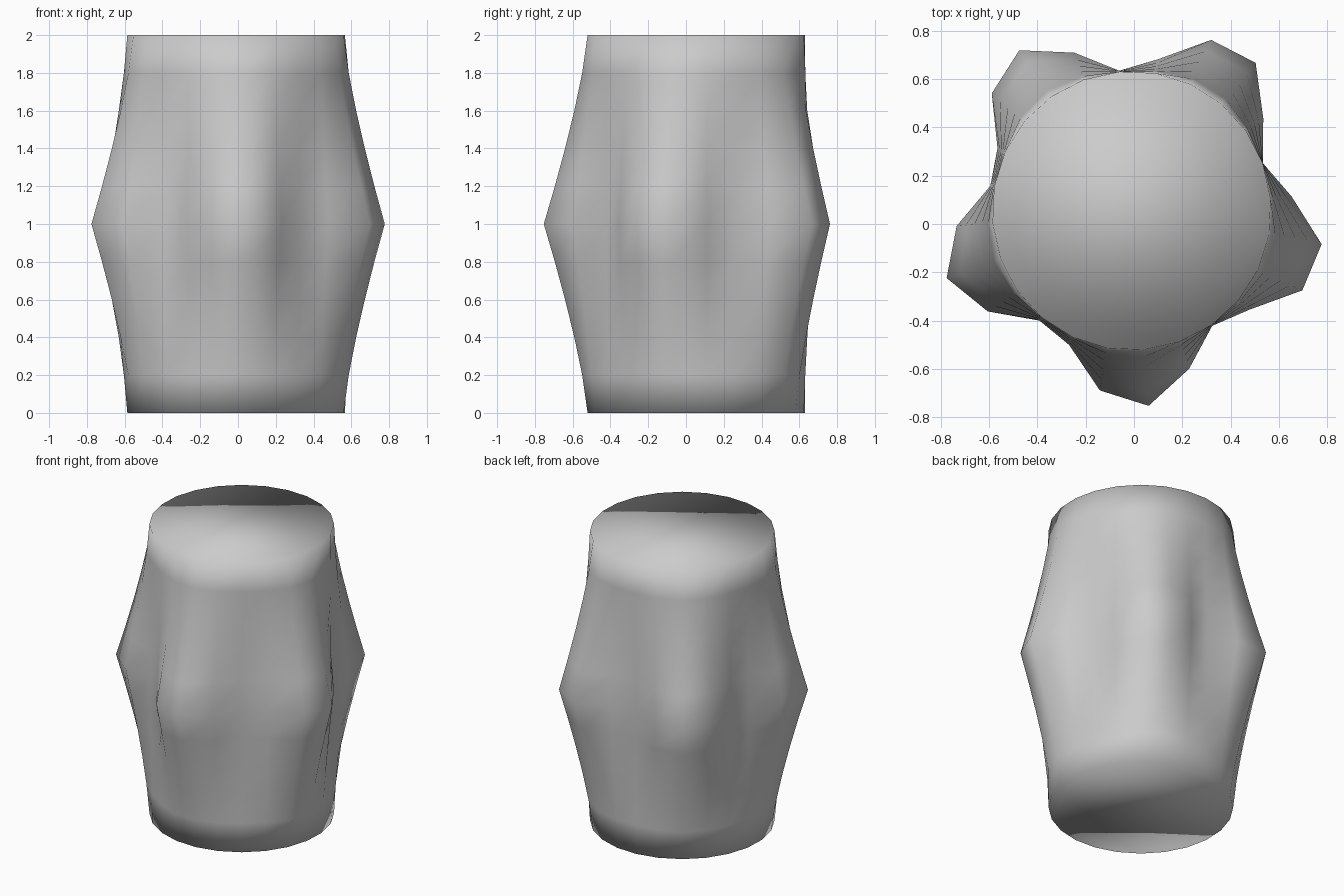
import bpy, bmesh, math

if "Cube" in bpy.data.objects:
    bpy.data.objects.remove(bpy.data.objects["Cube"])

SIDES, RINGS, HEIGHT = 24, 10, 2.0
CX, CY, R, BULGE = -0.01, 0.055, 0.578, 0.237
LOBE = 56  # direction of the first of five lobes, degrees


def ring_point(deg, z):
    # round at both ends, five lobes swelling towards mid height
    swell = (1 - abs(z - 1)) ** 1.3
    r = R + BULGE * swell * (1 + math.cos(5 * math.radians(deg - LOBE))) / 2
    a = math.radians(deg)
    return (CX + r * math.cos(a), CY + r * math.sin(a), z)


bm = bmesh.new()
rings = [[bm.verts.new(ring_point(5 + 360 * i / SIDES, HEIGHT * k / RINGS))
          for i in range(SIDES)] for k in range(RINGS + 1)]

# side wall
for lo, hi in zip(rings, rings[1:]):
    for i in range(SIDES):
        j = (i + 1) % SIDES
        bm.faces.new((lo[i], lo[j], hi[j], hi[i]))

# end caps
bm.faces.new(rings[0][::-1])
bm.faces.new(rings[-1])

for f in bm.faces:
    f.smooth = True

mesh = bpy.data.meshes.new("lobed_body")
bm.to_mesh(mesh)
bm.free()
body = bpy.data.objects.new("lobed_body", mesh)
bpy.context.collection.objects.link(body)
